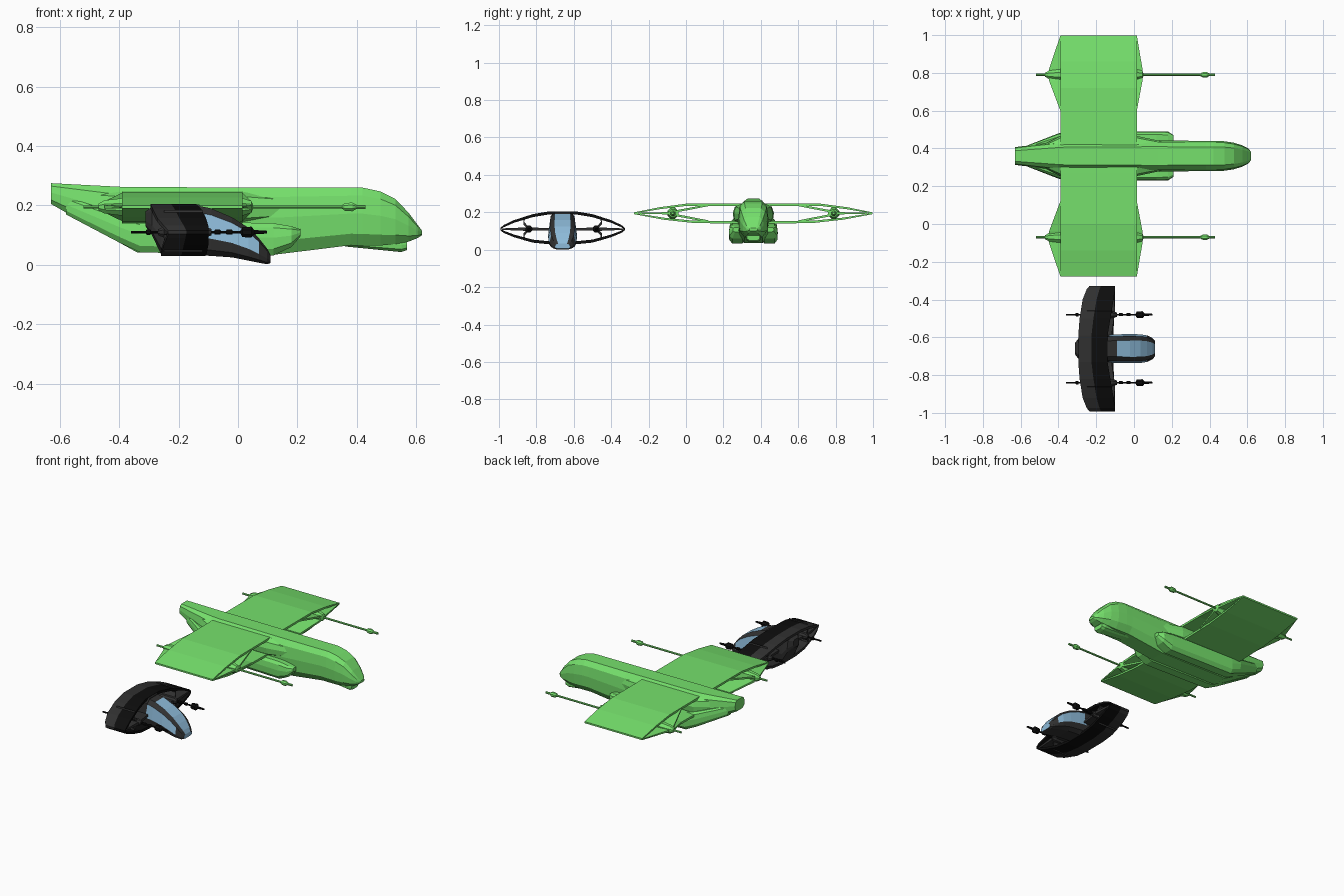
import bpy, bmesh, math

if "Cube" in bpy.data.objects:
    bpy.data.objects.remove(bpy.data.objects["Cube"])


def material(name, rgb):
    m = bpy.data.materials.new(name)
    m.diffuse_color = (*rgb, 1)
    m.use_nodes = True
    m.node_tree.nodes["Principled BSDF"].inputs["Base Color"].default_value = m.diffuse_color
    return m


GREEN = material("green", (0.18, 0.75, 0.15))
BLACK = material("black", (0.004, 0.004, 0.004))
GREY = material("dark grey", (0.03, 0.03, 0.03))
GLASS = material("blue glass", (0.27, 0.50, 0.70))


def loft(name, rings, mats, rule=None):
    """Skin closed rings; rule(span, side) picks the material."""
    bm = bmesh.new()
    rv = [[bm.verts.new(p) for p in r] for r in rings]
    n = len(rings[0])
    for i in range(len(rv) - 1):
        for j in range(n):
            k = (j + 1) % n
            f = bm.faces.new((rv[i][j], rv[i][k], rv[i + 1][k], rv[i + 1][j]))
            f.material_index = rule(i, j) if rule else 0
    bm.faces.new(rv[0])
    bm.faces.new(rv[-1]).material_index = len(mats) - 1
    bmesh.ops.recalc_face_normals(bm, faces=bm.faces)
    me = bpy.data.meshes.new(name)
    bm.to_mesh(me)
    bm.free()
    for m in mats:
        me.materials.append(m)
    ob = bpy.data.objects.new(name, me)
    bpy.context.collection.objects.link(ob)
    return ob


HULL = [(.6, 0), (.95, .2), (1, .55), (.9, .86), (.6, 1)]
COCKPIT = [(.6, 0), (.92, .12), (1, .36), (.86, .86), (.56, 1)]


def hull(name, stations, mats, half=HULL, rule=None):
    """Stations along x: (x, centre y, half width, bottom z, top z)."""
    rings = []
    for x, y, w, zb, zt in stations:
        pts = half + [(-u, v) for u, v in reversed(half)]
        rings.append([(x, y + u * w, zb + v * (zt - zb)) for u, v in pts])
    return loft(name, rings, mats, rule)


def turned(name, y, z, stations, mat, n=8):
    """Round part along x from (x, radius) pairs."""
    rings = [[(x, y + r * math.cos((j + .5) * math.tau / n), z + r * math.sin((j + .5) * math.tau / n))
              for j in range(n)] for x, r in stations]
    return loft(name, rings, [mat])


def plate(name, y, stations, mat, a=0, b=1):
    """Thin plate across y: (d, rear x, front x, z, thickness); a..b is the chord part used."""
    rings = []
    for d, x0, x1, z, t in stations:
        xa, xb = x0 + a * (x1 - x0), x0 + b * (x1 - x0)
        rings.append([(xa, y + d, z - t / 2), (xb, y + d, z - t / 2),
                      (xb, y + d, z + t / 2), (xa, y + d, z + t / 2)])
    return loft(name, rings, [mat])


def both(st):
    """Mirror a half wing into a full span."""
    return st + [(-s[0], *s[1:]) for s in reversed(st)]


# ---------------- large green ship ----------------
Y = 0.36
hull("green_fuselage", [
    (-.63, Y, .047, .205, .275), (-.40, Y, .075, .075, .263), (-.34, Y, .08, .042, .262),
    (.13, Y, .082, .035, .26), (.38, Y, .08, .066, .26), (.42, Y, .08, .065, .26),
    (.48, Y, .078, .065, .247), (.53, Y, .07, .07, .222), (.575, Y, .056, .078, .175),
    (.605, Y, .04, .09, .135), (.62, Y, .022, .1, .115)], [GREEN])
# chin under the nose
hull("green_chin", [(.36, Y, .03, .062, .09), (.55, Y, .04, .043, .09), (.57, Y, .035, .05, .085)], [GREEN])
# tail ridge and wing root
hull("green_wing_root", [(-.5, Y, .05, .15, .25), (-.38, Y, .11, .135, .245),
                         (.02, Y, .105, .135, .245), (.16, Y, .075, .15, .23)], [GREEN])

# biplane wing, upper and lower skins meeting at the tips
plate("green_upper_wing", Y, both([(.637, -.39, .015, .197, .006), (.50, -.39, .015, .222, .011),
      (.36, -.39, .015, .24, .012), (.09, -.39, .015, .24, .014)]), GREEN)
plate("green_lower_wing", Y, both([(.637, -.39, .015, .193, .006), (.48, -.39, .015, .166, .011),
      (.33, -.39, .015, .15, .012), (.09, -.39, .015, .145, .014)]), GREEN)

for s, side in ((1, "left"), (-1, "right")):
    # lower side pods
    hull(f"green_{side}_side_pod", [
        (-.58, Y + s * .03, .02, .17, .23), (-.40, Y + s * .075, .045, .075, .17),
        (-.33, Y + s * .085, .045, .042, .15), (.12, Y + s * .086, .045, .032, .14),
        (.18, Y + s * .085, .045, .06, .13), (.21, Y + s * .08, .03, .095, .12)], [GREEN])
    # braces between the skins, flaring round the gun
    plate(f"green_{side}_tip_brace", Y, [(s * .637, -.39, .015, .195, .004), (s * .46, -.45, .045, .195, .012),
          (s * .40, -.45, .045, .195, .012)], GREEN)
    for z, part in ((.238, "upper"), (.152, "lower")):
        plate(f"green_{side}_{part}_brace", Y, [(s * .44, -.45, .045, .195, .012),
              (s * .40, -.45, .045, .195 + (z - .195) * .3, .012), (s * .24, -.39, .015, z, .01)], GREEN)
    # gun
    gy = Y + s * .43
    turned(f"green_{side}_gun_pod", gy, .195, [(-.47, .012), (-.45, .024), (-.39, .032), (.015, .032),
           (.045, .022), (.05, .008)], GREEN)
    turned(f"green_{side}_gun_barrel", gy, .195, [(-.52, .006), (.35, .006), (.36, .014), (.385, .016),
           (.40, .007), (.43, .007)], GREEN)

# ---------------- small black ship ----------------
Y = -0.66


def canopy(i, j):
    """Glass strip over the nose and one window on each side."""
    if j == 4 and i >= 1:
        return 1
    return 1 if j in (2, 6) and 0 <= i <= 3 else 0


hull("black_rear_hull", [(-.312, Y, .03, .13, .18), (-.29, Y, .06, .10, .195), (-.26, Y, .072, .037, .203),
                         (-.13, Y, .074, .033, .203)], [GREY], COCKPIT)
hull("black_cockpit", [
    (-.14, Y, .074, .033, .2), (-.09, Y, .076, .03, .19), (-.02, Y, .077, .025, .16),
    (.035, Y, .076, .014, .125), (.07, Y, .07, .007, .09), (.098, Y, .056, .002, .055),
    (.11, Y, .042, .006, .032)], [GREY, GLASS], COCKPIT, canopy)

# curved wing skins, dark grey behind and black in front
UP = both([(.333, -.235, -.10, .112, .008), (.315, -.25, -.10, .126, .012), (.26, -.272, -.108, .151, .014),
           (.16, -.288, -.125, .182, .016), (.07, -.295, -.14, .197, .016)])
LOW = both([(.333, -.235, -.10, .108, .008), (.315, -.24, -.10, .096, .012), (.26, -.25, -.10, .074, .014),
            (.16, -.258, -.105, .046, .016), (.07, -.26, -.11, .037, .016)])
for st, part in ((UP, "upper"), (LOW, "lower")):
    plate(f"black_{part}_wing_rear", Y, st, GREY, 0, .45)
    plate(f"black_{part}_wing_front", Y, st, BLACK, .45, 1)

for s, side in ((1, "left"), (-1, "right")):
    # braces inside the wing
    plate(f"black_{side}_brace", Y, [(s * .325, -.23, -.11, .11, .008), (s * .2, -.25, -.10, .11, .018),
          (s * .06, -.24, -.12, .11, .012)], GREY)
    for z, part in ((.182, "upper"), (.046, "lower")):
        plate(f"black_{side}_{part}_brace", Y, [(s * .18, -.25, -.11, .11, .016),
              (s * .21, -.25, -.12, (z + .11) / 2, .02), (s * .2, -.25, -.12, z * .9 + .011, .02)], GREY)
    # gun
    gy = Y + s * .18
    turned(f"black_{side}_gun_pod", gy, .11, [(-.27, .01), (-.25, .02), (-.11, .02), (-.09, .012)], GREY)
    turned(f"black_{side}_gun_barrel", gy, .11, [(-.36, .005), (-.31, .005), (-.308, .01), (-.295, .01),
           (-.293, .005), (-.08, .005), (-.078, .009), (-.06, .009), (-.058, .005), (-.04, .005),
           (-.038, .009), (-.02, .009), (-.018, .005), (.008, .005), (.015, .018), (.045, .02), (.055, .008),
           (.098, .005)], BLACK)
